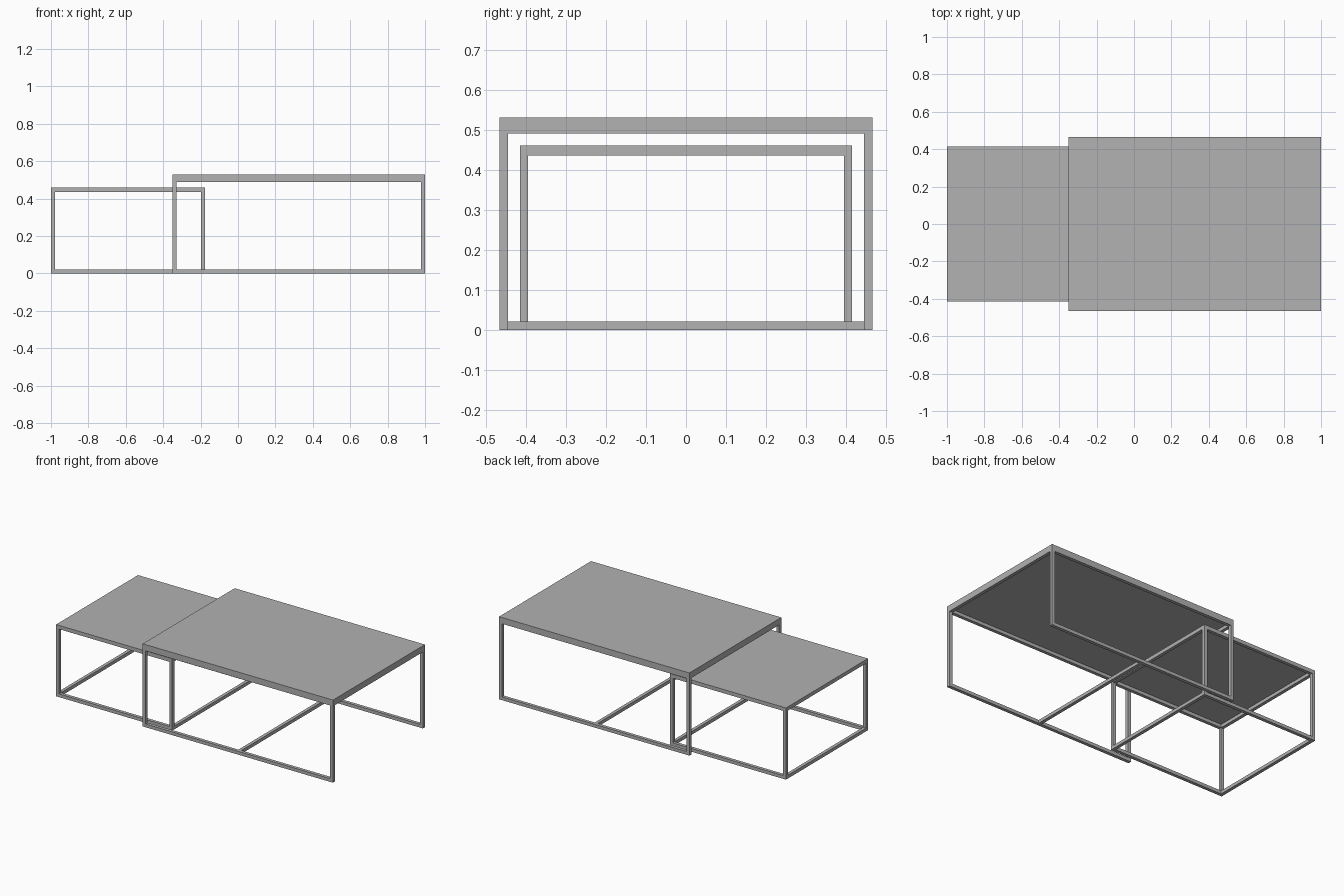
import bpy

cube = bpy.data.objects.get("Cube")
if cube:
    bpy.data.objects.remove(cube, do_unlink=True)

# Single grey finish
grey = bpy.data.materials.new("grey finish")
grey.use_nodes = True
colour = (0.445, 0.445, 0.445, 1)
grey.diffuse_color = colour
grey.node_tree.nodes["Principled BSDF"].inputs["Base Color"].default_value = colour

BAR = 0.021  # square tube width


def box(name, x, y, z):
    """Box spanning the given (low, high) range on each axis."""
    spans = (x, y, z)
    bpy.ops.mesh.primitive_cube_add(size=1, location=[(a + b) / 2 for a, b in spans])
    obj = bpy.context.object
    obj.name = name
    obj.scale = [b - a for a, b in spans]
    bpy.ops.object.transform_apply(location=False, rotation=False, scale=True)
    obj.data.materials.append(grey)
    return obj


def table(name, x0, x1, half_y, height, board, end_rails):
    left, right = (x0, x0 + BAR), (x1 - BAR, x1)
    front, back = (-half_y, -half_y + BAR), (half_y - BAR, half_y)
    inner_x = (x0 + BAR, x1 - BAR)
    inner_y = (-half_y + BAR, half_y - BAR)
    under = height - board
    floor_z, top_z = (0, BAR), (under - BAR, under)

    # Table top
    box(name + "_top", (x0, x1), (-half_y, half_y), (under, height))

    # Legs, with long rails along the floor and under the top
    for side, y in (("front", front), ("back", back)):
        for end, x in (("right", left), ("left", right)):
            box(f"{name}_{side}_{end}_leg", x, y, (0, under))
        box(f"{name}_{side}_floor_rail", inner_x, y, floor_z)
        box(f"{name}_{side}_top_rail", inner_x, y, top_z)

    # Short rails across the ends
    for end, x in (("right", left), ("left", right)):
        box(f"{name}_{end}_top_rail", x, inner_y, top_z)
        if end_rails:
            box(f"{name}_{end}_floor_rail", x, inner_y, floor_z)

    # Middle cross bar where the ends are left open
    if not end_rails:
        mid = (x0 + x1) / 2
        box(name + "_cross_bar", (mid - BAR / 2, mid + BAR / 2), inner_y, floor_z)


table("large_table", -0.35, 1.0, 0.466, 0.53, 0.019, False)
table("small_table", -1.0, -0.176, 0.415, 0.46, 0.003, True)
